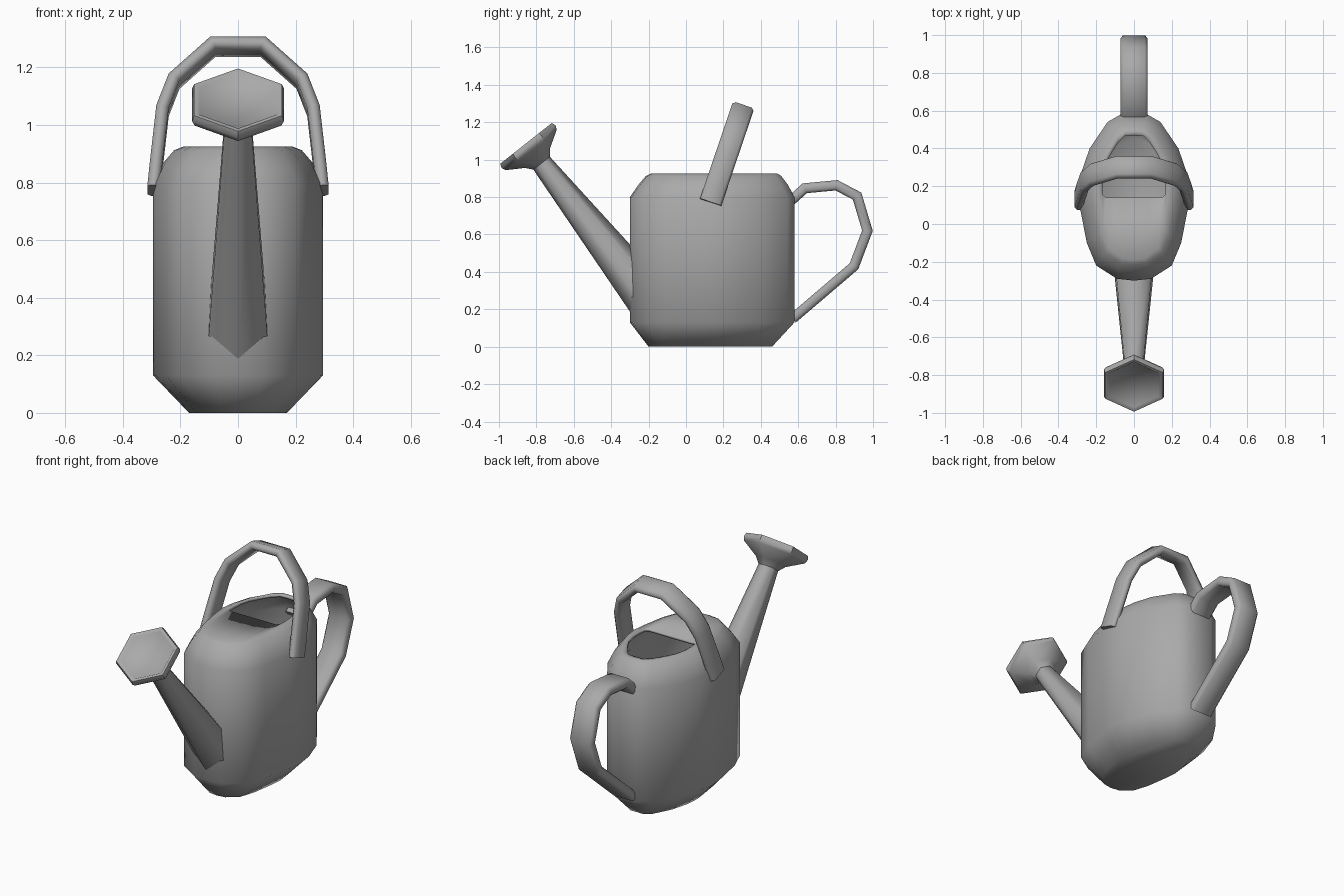
import bpy, bmesh, math
from mathutils import Vector

if "Cube" in bpy.data.objects:
    bpy.data.objects.remove(bpy.data.objects["Cube"], do_unlink=True)

metal = bpy.data.materials.new("grey_metal")
metal.use_nodes = True
grey = (0.4, 0.4, 0.4, 1)
metal.diffuse_color = grey
metal.node_tree.nodes["Principled BSDF"].inputs["Base Color"].default_value = grey


def loft(name, rings, cap_start=True, cap_end=True, angle=65):
    """Skin a list of equal-length closed rings into a smooth object."""
    bm = bmesh.new()
    loops = [[bm.verts.new(p) for p in ring] for ring in rings]
    n = len(loops[0])
    for a, b in zip(loops, loops[1:]):
        for i in range(n):
            j = (i + 1) % n
            bm.faces.new((a[i], a[j], b[j], b[i]))
    if cap_start:
        bm.faces.new(loops[0][::-1])
    if cap_end:
        bm.faces.new(loops[-1])
    bmesh.ops.recalc_face_normals(bm, faces=bm.faces)
    mesh = bpy.data.meshes.new(name)
    bm.to_mesh(mesh)
    bm.free()
    mesh.materials.append(metal)
    obj = bpy.data.objects.new(name, mesh)
    bpy.context.collection.objects.link(obj)
    bpy.ops.object.select_all(action='DESELECT')
    obj.select_set(True)
    bpy.context.view_layer.objects.active = obj
    bpy.ops.object.shade_smooth_by_angle(angle=math.radians(angle))
    return obj


def mirrored(half):
    """Close a half outline running from front centre to back centre."""
    return half + [(-x, y) for x, y in half[-2:0:-1]]


# Body: oval shell, chamfered top and bottom, open filling hole at the back
outline = mirrored([(0, -.3), (.09, -.29), (.2, -.22), (.25, -.1), (.285, .08),
                    (.295, .17), (.28, .27), (.235, .4), (.14, .54), (.07, .58), (0, .58)])
hole = mirrored([(0, .14), (.08, .14), (.15, .14), (.165, .155), (.168, .2),
                 (.165, .26), (.15, .32), (.12, .375), (.085, .43), (.05, .465), (0, .468)])


def oval(z, half_x, front, back):
    sx, sy = half_x / .295, (back - front) / .88
    return [Vector((x * sx, front + (y + .3) * sy, z)) for x, y in outline]


def hole_ring(z):
    return [Vector((x, y, z)) for x, y in hole]


body = loft("body", [
    oval(0, .17, -.2, .46), oval(.13, .295, -.3, .58), oval(.8, .295, -.3, .58),
    oval(.865, .262, -.255, .545), oval(.912, .222, -.215, .51),
    oval(.925, .19, -.19, .49), hole_ring(.925)], cap_end=False)
shell = body.modifiers.new("wall", 'SOLIDIFY')
shell.thickness = .015
shell.offset = -1

# Spout and rose: hexagonal sections along one tilted axis
axis = Vector((0, -.62, .785)).normalized()
across = Vector((1, 0, 0))
up = across.cross(axis)
neck = Vector((0, -.775, .985))


def hexagon(t, r):
    return [neck + axis * t + (across * math.sin(k * math.pi / 3)
            + up * math.cos(k * math.pi / 3)) * r for k in range(6)]


loft("spout", [hexagon(-1, .127), hexagon(.01, .055)])
loft("rose", [hexagon(-.01, .052), hexagon(.03, .085), hexagon(.085, .174), hexagon(.108, .184),
              hexagon(.13, .176), hexagon(.13, .16), hexagon(.122, .152)], angle=50)


def strap(name, path, side, half_width, half_thick):
    """Sweep a flat band with bevelled corners along a planar path."""
    c = .014
    w, h = half_width, half_thick
    section = [(w, h - c), (w - c, h), (c - w, h), (-w, h - c),
               (-w, c - h), (c - w, -h), (w - c, -h), (w, c - h)]
    rings = []
    for i, p in enumerate(path):
        before = (p - path[i - 1]).normalized() if i else None
        after = (path[i + 1] - p).normalized() if i < len(path) - 1 else None
        tangent = ((before or after) + (after or before)).normalized()
        mitre = 1 / tangent.dot(after or before)
        normal = side.cross(tangent) * mitre
        rings.append([p + side * a + normal * b for a, b in section])
    loft(name, rings, angle=50)


# Carrying handle: arch leaning towards the back
lean = .34
arch = [(.293, .772), (.285, .85), (.262, 1.05), (.222, 1.152), (.087, 1.272)]
arch += [(-x, z) for x, z in reversed(arch)]
strap("top_handle", [Vector((x, .13 + (z - .768) * lean, z)) for x, z in arch],
      Vector((0, 1, -lean)).normalized(), .06, .022)

# Pouring handle: loop behind the body
back = [(.555, .775), (.635, .847), (.805, .863), (.915, .805),
        (.97, .62), (.898, .43), (.57, .15)]
strap("back_handle", [Vector((0, y, z)) for y, z in back], Vector((1, 0, 0)), .072, .027)
